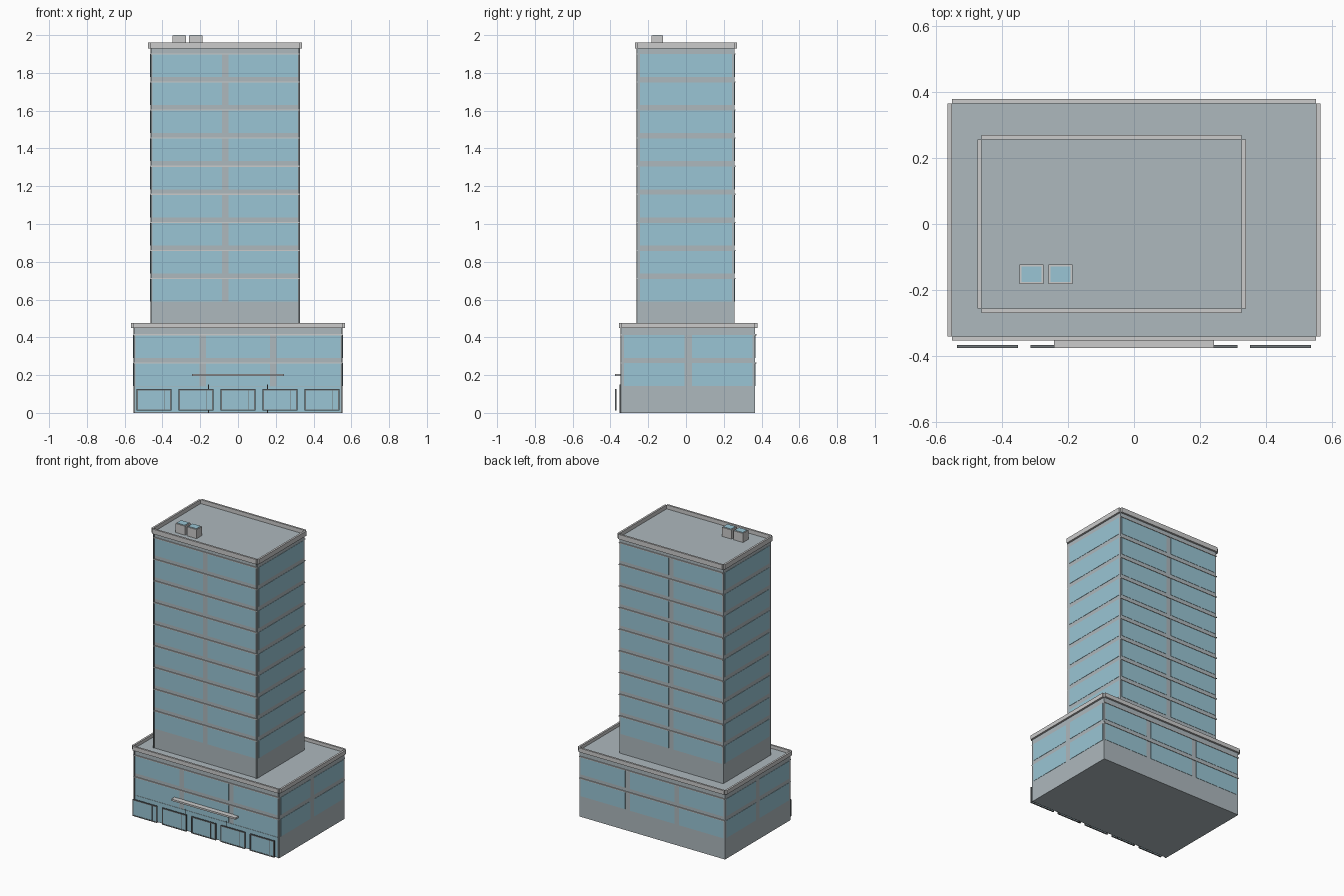
import bpy, bmesh

if "Cube" in bpy.data.objects:
    bpy.data.objects.remove(bpy.data.objects["Cube"])

def mat(name, c):
    m = bpy.data.materials.new(name)
    m.diffuse_color = (*c, 1)
    m.use_nodes = True
    m.node_tree.nodes["Principled BSDF"].inputs["Base Color"].default_value = m.diffuse_color
    return m

GLASS = mat("glass", (0.32, 0.56, 0.66))
WALL = mat("wall", (0.42, 0.48, 0.51))
DARK = mat("frame", (0.16, 0.18, 0.19))

def boxes(name, specs, m=None):
    """One object from boxes given as (x0, x1, y0, y1, z0, z1)."""
    bm = bmesh.new()
    for x0, x1, y0, y1, z0, z1 in specs:
        for v in bmesh.ops.create_cube(bm, size=1)["verts"]:
            v.co.x = x1 if v.co.x > 0 else x0
            v.co.y = y1 if v.co.y > 0 else y0
            v.co.z = z1 if v.co.z > 0 else z0
    me = bpy.data.meshes.new(name)
    bm.to_mesh(me)
    bm.free()
    ob = bpy.data.objects.new(name, me)
    bpy.context.collection.objects.link(ob)
    if m:
        me.materials.append(m)
    return ob

def split(a, b, n, gap):
    """Divide a..b into n bays with pillars of width gap between them."""
    w = (b - a - gap * (n - 1)) / n
    return [(a + i * (w + gap), a + i * (w + gap) + w) for i in range(n)]

def block(name, x0, x1, y0, y1, z0, z1, top, floors, nx, ny):
    # wall body, with its roof below the parapet top
    boxes(name + "_walls", [(x0, x1, y0, y1, z0, z1)], WALL)
    # parapet: four bars just outside the walls
    t, pz = 0.013, z1 - 0.006
    boxes(name + "_parapet", [
        (x0, x1, y0 - t, y0, pz, top), (x0, x1, y1, y1 + t, pz, top),
        (x0 - t, x0, y0, y1, pz, top), (x1, x1 + t, y0, y1, pz, top)])
    # windows and floor ledges
    e, win, ledges = 0.002, [], []
    for f in floors:
        a, b = f - 0.122, f - 0.002
        for p, q in split(x0 + 0.01, x1 - 0.01, nx, 0.036):
            win += [(p, q, y0 - e, y0 + e, a, b), (p, q, y1 - e, y1 + e, a, b)]
        for p, q in split(y0 + 0.014, y1 - 0.014, ny, 0.04):
            win += [(x0 - e, x0 + e, p, q, a, b), (x1 - e, x1 + e, p, q, a, b)]
        ledges += [(x0, x1, y0 - 0.006, y0, f - 0.003, f + 0.003),
                   (x0, x1, y1, y1 + 0.006, f - 0.003, f + 0.003)]
    boxes(name + "_windows", win, GLASS)
    boxes(name + "_ledges", ledges)
    # slim posts at the front corners
    boxes(name + "_corner_posts", [
        (x0, x0 + 0.009, y0 - 0.005, y0, z0, pz),
        (x1 - 0.009, x1, y0 - 0.005, y0, z0, pz)], DARK)

STEP = 0.1487
block("podium", -0.553, 0.553, -0.341, 0.366, 0, 0.455, 0.477,
      [0.265 + STEP * k for k in (0, 1)], 3, 2)
block("tower", -0.463, 0.327, -0.257, 0.257, 0.45, 1.935, 1.962,
      [0.265 + STEP * k for k in range(3, 12)], 2, 1)

# ground floor glazing behind the shopfronts
boxes("ground_glazing", [(-0.543, 0.543, -0.343, -0.339, 0.005, 0.14)], GLASS)

# row of shopfront panels standing off the front wall
glass, frames = [], []
for i in range(-2, 3):
    c, w, z0, z1, b = i * 0.2225, 0.0925, 0.012, 0.126, 0.007
    y0, y1 = -0.376, -0.368
    glass.append((c - w + b, c + w - b, y0 + 0.002, y1 - 0.002, z0 + b, z1 - b))
    frames += [(c - w, c - w + b, y0, y1, z0, z1), (c + w - b, c + w, y0, y1, z0, z1),
               (c - w + b, c + w - b, y0, y1, z0, z0 + b),
               (c - w + b, c + w - b, y0, y1, z1 - b, z1),
               (c + 0.052, c + 0.056, y0, y1, z0 + b, z1 - b)]
boxes("shopfront_glass", glass, GLASS)
boxes("shopfront_frames", frames, DARK)

# entrance canopy and slim posts
boxes("canopy", [(-0.243, 0.243, -0.377, -0.341, 0.195, 0.207)])
boxes("canopy_posts", [(s * 0.156 - 0.002, s * 0.156 + 0.002, -0.352, -0.348, 0, 0.15)
                       for s in (-1, 1)], DARK)

# rooftop machine boxes with inset tops
units = [(-0.347, -0.275), (-0.259, -0.187)]
boxes("roof_units", [(a, b, -0.182, -0.123, 1.934, 1.997) for a, b in units])
boxes("roof_unit_tops", [(a + 0.006, b - 0.006, -0.176, -0.129, 1.99, 2.0)
                         for a, b in units], GLASS)
